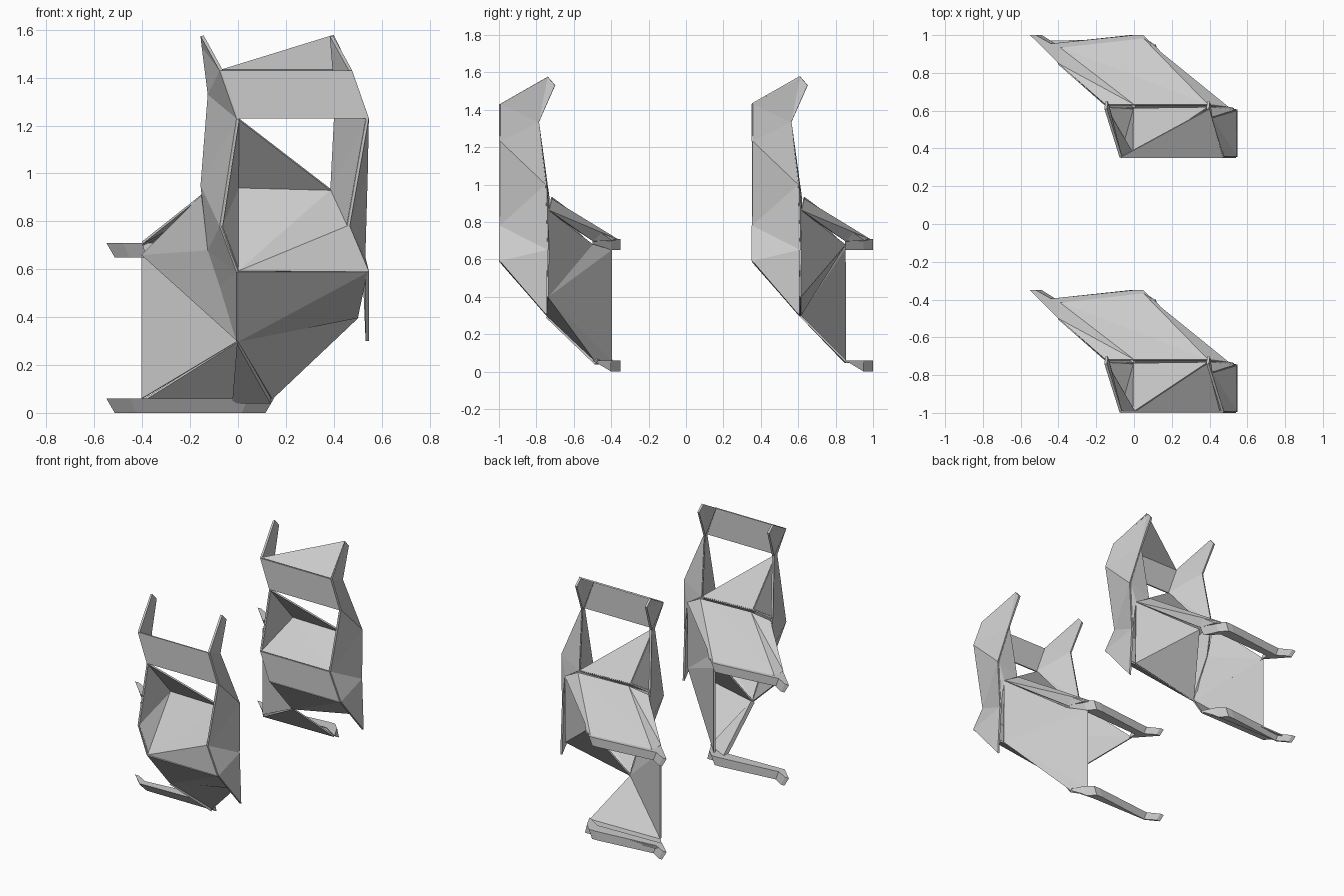
import bpy
from mathutils import Vector

if "Cube" in bpy.data.objects:
    bpy.data.objects.remove(bpy.data.objects["Cube"])


def make(name, verts, faces, dy, thick=0.01):
    me = bpy.data.meshes.new(name)
    me.from_pydata([Vector(v) + Vector((0, dy, 0)) for v in verts], [], faces)
    me.update()
    ob = bpy.data.objects.new(name, me)
    bpy.context.collection.objects.link(ob)
    if thick:
        m = ob.modifiers.new("thickness", 'SOLIDIFY')
        m.thickness = thick
        m.offset = 0
    return ob


def loft(name, a, b, dy, thick=0.01):
    """Sheet between two polylines, split into flat triangles."""
    n = len(a)
    faces = []
    for i in range(n - 1):
        faces += [(i, i + 1, n + i), (i + 1, n + i + 1, n + i)]
    return make(name, a + b, faces, dy, thick)


def prism(name, top, bottom, dy):
    """Closed block between two outlines with equal point counts."""
    n = len(top)
    faces = [tuple(range(n)), tuple(range(2 * n - 1, n - 1, -1))]
    faces += [(i, n + i, n + (i + 1) % n, (i + 1) % n) for i in range(n)]
    return make(name, top + bottom, faces, dy, 0)


# Front-edge corners shared by the side plates, crossbar and tray
Y = -.995
L2, LN, L3, L4 = (0, Y, 1.23), (-.07, Y, .78), (0, Y, .59), (0, -.745, .30)
R2, RN, R3, R4 = (.54, Y, 1.23), (.46, Y, .78), (.54, Y, .59), (.54, -.745, .30)
# Ridge behind the tray
RIDGE_L, RIDGE_R = (0, -.74, .94), (.39, -.735, .93)


def shell(tag, dy):
    def n(s):
        return tag + "_" + s

    # Left side plate with an upswept tip
    loft(n("left_side_plate"),
         [(-.15, -.74, 1.575), (-.07, Y, 1.43), L2, LN, L3, L4],
         [(-.145, -.70, 1.53), (-.12, -.79, 1.33), (-.15, -.735, .95),
          (-.12, -.74, .68), (-.07, -.74, .53), (-.02, -.735, .38)], dy, .014)
    make(n("left_inner_side"), [L2, LN, RIDGE_L, (-.15, -.73, .93)],
         [(0, 1, 2), (1, 3, 2)], dy)

    # Right side plate is a hollow wedge: outer wall, inner wall, back facets
    b1, o, sh = (.41, -.79, 1.33), (.535, -.75, 1.0), (.50, -.735, .86)
    low = (.525, -.74, .65)
    make(n("right_outer_side"),
         [(.39, -.74, 1.575), (.395, -.70, 1.53), (.47, Y, 1.43), b1, R2, o, RN,
          low, R3, R4],
         [(0, 1, 3), (0, 3, 2), (2, 3, 4), (3, 5, 4), (4, 5, 6), (5, 7, 6),
          (6, 7, 8), (7, 9, 8)], dy, .014)
    make(n("right_inner_side"), [R2, b1, RIDGE_R, RN], [(0, 1, 2), (0, 2, 3)], dy)
    make(n("right_back_facets"), [b1, o, RIDGE_R, sh, low],
         [(0, 1, 2), (1, 3, 2), (1, 4, 3)], dy)

    # Front crossbar and the brace falling behind it
    loft(n("crossbar"), [(-.07, Y, 1.43), (.47, Y, 1.43)], [L2, R2], dy)
    make(n("window_brace"), [L2, RIDGE_L, RIDGE_R], [(0, 1, 2)], dy)

    # Sloping tray underside
    loft(n("tray_underside"), [L3, R3], [(0, -.74, .30), (.50, -.745, .40)], dy)

    # Rear shelf sloping back to a horned lip
    loft(n("shelf"),
         [(-.15, -.72, .91), (0, -.72, .93), (.39, -.72, .92), sh],
         [(-.40, -.50, .71), (-.40, -.41, .70), (.04, -.36, .70),
          (.145, -.50, .70)], dy)
    make(n("shelf_corner"), [(.39, -.72, .92), (.04, -.36, .70), (.10, -.40, .70),
                             (.145, -.50, .70)], [(0, 1, 2), (0, 2, 3)], dy)

    # Shelf rail
    rail = [(-.55, -.35), (-.52, -.35), (-.44, -.395), (0, -.35), (.05, -.35),
            (.10, -.40), (.15, -.50), (.06, -.42), (-.40, -.44), (-.40, -.50),
            (-.48, -.42)]
    prism(n("shelf_rail"), [(x, y, .71) for x, y in rail],
          [(x * .9 - .02, y, .65) for x, y in rail], dy)

    # Foot rail, its underside drawn back behind the top
    foot = rail[:7] + [(.04, -.43), (-.45, -.445)]
    prism(n("foot_rail"), [(x, y, .06) for x, y in foot],
          [(x * .9 - .02, max(y, -.40), 0) for x, y in foot], dy)

    # Short gusset panels joining the tray to the shelf
    make(n("right_gusset"), [(0, -.74, .30), (.50, -.74, .40), (.15, -.50, .68), sh],
         [(0, 1, 2), (1, 3, 2)], dy)
    make(n("left_gusset"), [(0, -.74, .30), (-.12, -.74, .68), (-.40, -.50, .66),
                            (-.15, -.72, .91)], [(0, 1, 2), (1, 3, 2)], dy)


FRONT, BACK = 0.0, 1.35
shell("front", FRONT)
shell("rear", BACK)

# Front shell: folded tray, right-hand wall, narrow sloping leg
make("front_tray", [L3, R3, RN, RIDGE_R, RIDGE_L, LN],
     [(0, 1, 2), (0, 2, 3), (0, 3, 4), (0, 4, 5)], FRONT)
make("front_right_wall", [(.50, -.74, .40), (.15, -.50, .68), (.06, -.40, .65),
                          (.06, -.40, .06), (.14, -.49, .06), (0, -.74, .30)],
     [(0, 1, 2), (0, 2, 3), (0, 3, 4), (0, 4, 5)], FRONT)
make("front_leg", [(0, -.74, .30), (-.02, -.40, .05), (.14, -.48, .05)],
     [(0, 1, 2)], FRONT, .03)

# Rear shell: stepped tray, left-hand wall, sloping floor and roof
loft("rear_tray_front", [L3, R3], [LN, RN], BACK)
loft("rear_tray_top", [LN, RN], [RIDGE_L, RIDGE_R], BACK)
loft("rear_left_wall", [(-.40, -.50, .06), (0, -.74, .30)],
     [(-.40, -.50, .66), (-.12, -.74, .68)], BACK)
make("rear_floor", [(0, -.74, .30), (-.40, -.50, .05), (-.50, -.38, .05),
                    (.06, -.37, .05), (.14, -.49, .05)],
     [(0, 1, 4), (1, 2, 3), (1, 3, 4)], BACK)
make("rear_roof", [(-.07, Y, 1.43), (.47, Y, 1.43), (.40, -.74, 1.575)],
     [(0, 1, 2)], BACK)
